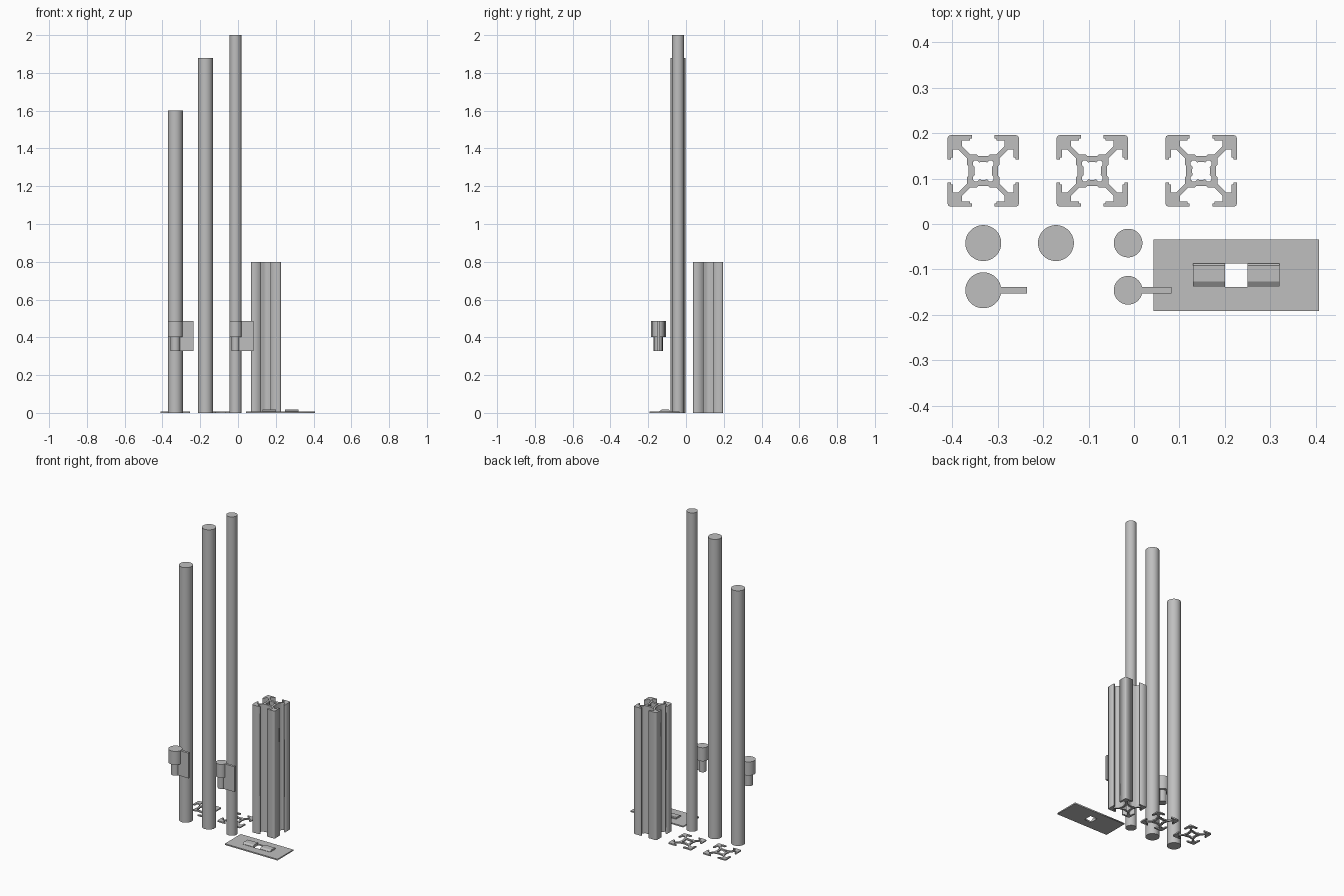
import bpy, bmesh

if "Cube" in bpy.data.objects:
    bpy.data.objects.remove(bpy.data.objects["Cube"])

grey = bpy.data.materials.new("plain_grey")
grey.diffuse_color = (0.52, 0.52, 0.52, 1)
grey.use_nodes = True
grey.node_tree.nodes["Principled BSDF"].inputs["Base Color"].default_value = grey.diffuse_color


def finish(obj, name, smooth=False):
    obj.name = name
    obj.data.materials.clear()
    obj.data.materials.append(grey)
    if smooth:
        bpy.ops.object.shade_smooth_by_angle()
    return obj


def cylinder(name, x, y, z0, z1, r):
    bpy.ops.mesh.primitive_cylinder_add(vertices=64, radius=r, depth=z1 - z0,
                                        location=(x, y, (z0 + z1) / 2))
    return finish(bpy.context.object, name, True)


def box(name, lo, hi):
    bpy.ops.mesh.primitive_cube_add(size=1, location=[(a + b) / 2 for a, b in zip(lo, hi)])
    obj = bpy.context.object
    obj.scale = [b - a for a, b in zip(lo, hi)]
    return finish(obj, name)


def extrude(name, loops, x, y, height):
    """Extrude flat outlines (the second one is a hole) up from z = 0."""
    curve = bpy.data.curves.new(name, 'CURVE')
    curve.dimensions = '2D'
    curve.fill_mode = 'BOTH'
    curve.extrude = height / 2
    for loop in loops:
        s = curve.splines.new('POLY')
        s.points.add(len(loop) - 1)
        for p, (u, v) in zip(s.points, loop):
            p.co = (u, v, 0, 1)
        s.use_cyclic_u = True
    obj = bpy.data.objects.new(name, curve)
    obj.location = (x, y, height / 2)
    bpy.context.collection.objects.link(obj)
    bpy.ops.object.select_all(action='DESELECT')
    obj.select_set(True)
    bpy.context.view_layer.objects.active = obj
    bpy.ops.object.convert(target='MESH')
    return finish(bpy.context.object, name)


def four_way(half):
    """Mirror a one-eighth outline over the diagonal, then repeat it by quarter turns."""
    quarter = half + [(v, u) for u, v in reversed(half)]
    loop = []
    for _ in range(4):
        loop += quarter
        quarter = [(v, -u) for u, v in quarter]
    k = 0.079 / 36
    return [(u * k, v * k) for u, v in loop]


# slotted extrusion: one full length and two thin slices
outer = four_way([(5, 15), (6.5, 16.5), (13, 16.5), (21.5, 25), (21.5, 30.5), (13.5, 30.5),
                  (13.5, 32.5), (11.5, 32.5), (11.5, 36), (32.5, 36), (35, 35)])
inner = four_way([(2, 9), (4, 8.5), (6, 10.5), (9, 10.5), (9.5, 9.5)])
for name, x, h in (("profile_slice_left", -0.332, 0.008),
                   ("profile_slice_middle", -0.092, 0.008),
                   ("profile_column", 0.148, 0.8)):
    extrude(name, [outer, inner], x, 0.117, h)

# three round rods
cylinder("rod_short", -0.332, -0.042, 0, 1.6, 0.0395)
cylinder("rod_medium", -0.172, -0.042, 0, 1.88, 0.0395)
cylinder("rod_long", -0.013, -0.042, 0, 2.0, 0.0315)

# two stepped pins with a flat fin
for side, x, r, r2 in (("left", -0.332, 0.0395, 0.025), ("right", -0.013, 0.0315, 0.021)):
    cylinder("pin_head_" + side, x, -0.146, 0.402, 0.487, r)
    cylinder("pin_stem_" + side, x, -0.146, 0.328, 0.402, r2)
    box("pin_fin_" + side, (x + 0.015, -0.1535, 0.328), (x + 0.096, -0.1385, 0.486))

# base plate with a rectangular window
cx, cy = 0.2255, -0.113


def rect(a, b):
    return [(-a, -b), (a, -b), (a, b), (-a, b)]


extrude("window_plate", [rect(0.1825, 0.079), rect(0.0245, 0.026)], cx, cy, 0.008)

# raised blocks beside the window, sloped on the front
section = [(-0.026, 0.006), (-0.026, 0.010), (-0.014, 0.018), (0.022, 0.018), (0.026, 0.014), (0.026, 0.006)]
for name, s in (("raised_block_left", -1), ("raised_block_right", 1)):
    bm = bmesh.new()
    ends = [[bm.verts.new((cx + s * u, cy + v, z)) for v, z in section] for u in (0.0245, 0.095)]
    n = len(section)
    for i in range(n):
        j = (i + 1) % n
        bm.faces.new((ends[0][i], ends[0][j], ends[1][j], ends[1][i]))
    for e in ends:
        bm.faces.new(e)
    bmesh.ops.recalc_face_normals(bm, faces=bm.faces)
    mesh = bpy.data.meshes.new(name)
    bm.to_mesh(mesh)
    bm.free()
    obj = bpy.data.objects.new(name, mesh)
    bpy.context.collection.objects.link(obj)
    finish(obj, name)
